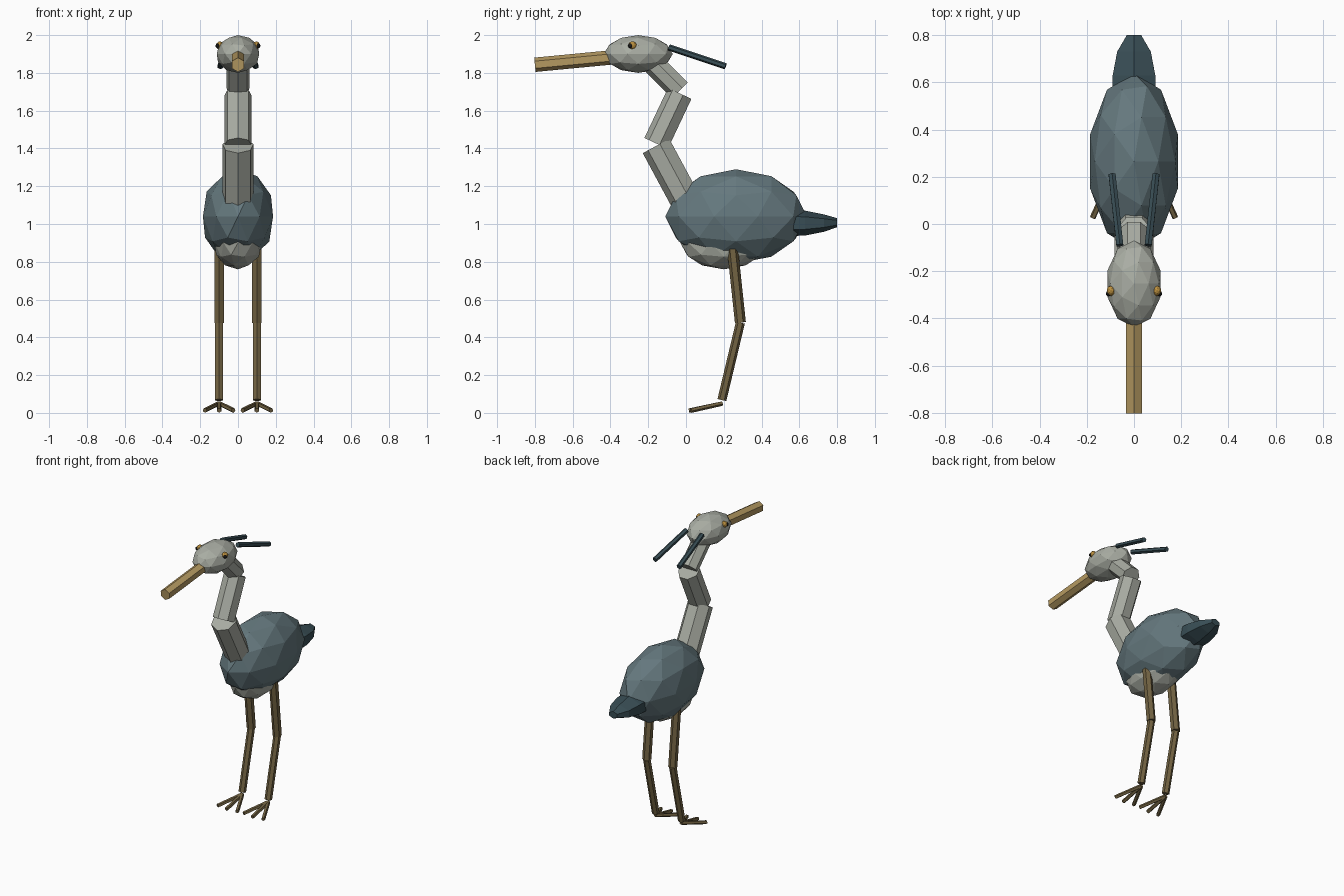
import bpy, bmesh, math
from mathutils import Vector

cube = bpy.data.objects.get("Cube")
if cube:
    bpy.data.objects.remove(cube, do_unlink=True)


def material(name, r, g, b):
    m = bpy.data.materials.new(name)
    m.use_nodes = True
    m.diffuse_color = (r, g, b, 1)
    bsdf = next(n for n in m.node_tree.nodes if n.type == 'BSDF_PRINCIPLED')
    bsdf.inputs["Base Color"].default_value = (r, g, b, 1)
    return m


BODY = material("slate blue", .13, .19, .21)
PALE = material("pale grey", .40, .42, .37)
DARK = material("dark slate", .04, .075, .09)
HORN = material("horn yellow", .46, .32, .12)
LEG = material("olive brown", .17, .125, .055)
GOLD = material("eye gold", .5, .28, .05)
BLACK = material("pupil black", .01, .01, .01)


def finish(name, bm, mat):
    bmesh.ops.recalc_face_normals(bm, faces=bm.faces)
    mesh = bpy.data.meshes.new(name)
    bm.to_mesh(mesh)
    bm.free()
    mesh.materials.append(mat)
    obj = bpy.data.objects.new(name, mesh)
    bpy.context.collection.objects.link(obj)
    return obj


def ball(name, centre, radii, mat, detail=2):
    """Faceted ellipsoid."""
    bm = bmesh.new()
    bmesh.ops.create_icosphere(bm, subdivisions=detail, radius=1)
    for v in bm.verts:
        v.co = Vector(centre) + v.co * Vector(radii)
    return finish(name, bm, mat)


def loft(name, rings, sides, mat):
    """Capped tube through rings of (centre, side radius, front radius)."""
    bm = bmesh.new()
    axis = (Vector(rings[-1][0]) - Vector(rings[0][0])).normalized()
    front = Vector((1, 0, 0)).cross(axis).normalized()
    side = axis.cross(front)
    loops = []
    for centre, rs, rf in rings:
        angles = [math.tau * i / sides for i in range(sides)]
        loops.append([bm.verts.new(Vector(centre) + side * rs * math.sin(t)
                                   + front * rf * math.cos(t)) for t in angles])
    for a, b in zip(loops, loops[1:]):
        for i in range(sides):
            j = (i + 1) % sides
            bm.faces.new((a[i], a[j], b[j], b[i]))
    bm.faces.new(loops[0])
    bm.faces.new(loops[-1])
    return finish(name, bm, mat)


def rod(name, a, b, r, sides, mat):
    return loft(name, [(a, r, r), (b, r, r)], sides, mat)


# Body, belly and tail
ball("body", (0, .265, 1.04), (.195, .375, .25), BODY)
ball("belly", (0, .2, .9), (.13, .23, .14), PALE)
loft("tail", [((0, .57, 1.005), .104, .068), ((0, .63, 1.005), .104, .066),
              ((0, .73, 1.005), .082, .046), ((0, .8, 1.007), .035, .024)], 6, DARK)

# Bent neck
rod("neck_lower", (0, .02, 1.09), (0, -.155, 1.415), .084, 7, PALE)
rod("neck_middle", (0, -.155, 1.425), (0, -.03, 1.69), .072, 7, PALE)
rod("neck_upper", (0, -.03, 1.71), (0, -.19, 1.87), .062, 7, PALE)

# Head and beak
ball("head", (0, -.253, 1.9), (.118, .183, .1), PALE)
rod("beak", (0, -.36, 1.885), (0, -.8, 1.843), .038, 6, HORN)

# Paired parts
for s, label in ((1, "left"), (-1, "right")):
    ball(label + "_eye", (s * .097, -.283, 1.945), (.019, .022, .022), GOLD)
    ball(label + "_pupil", (s * .108, -.295, 1.943), (.011, .012, .013), BLACK)
    rod(label + "_crest_feather", (s * .06, -.09, 1.935), (s * .093, .21, 1.835),
        .017, 6, DARK)
    rod(label + "_upper_leg", (s * .1, .243, .9), (s * .1, .288, .478), .029, 6, LEG)
    rod(label + "_lower_leg", (s * .1, .288, .478), (s * .1, .19, .068), .024, 6, LEG)
    for i, spread in enumerate((-.075, 0, .075)):
        rod(f"{label}_toe_{i + 1}", (s * .1, .19, .05),
            (s * .1 + spread, .015 + abs(spread) * .15, .013), .013, 5, LEG)
